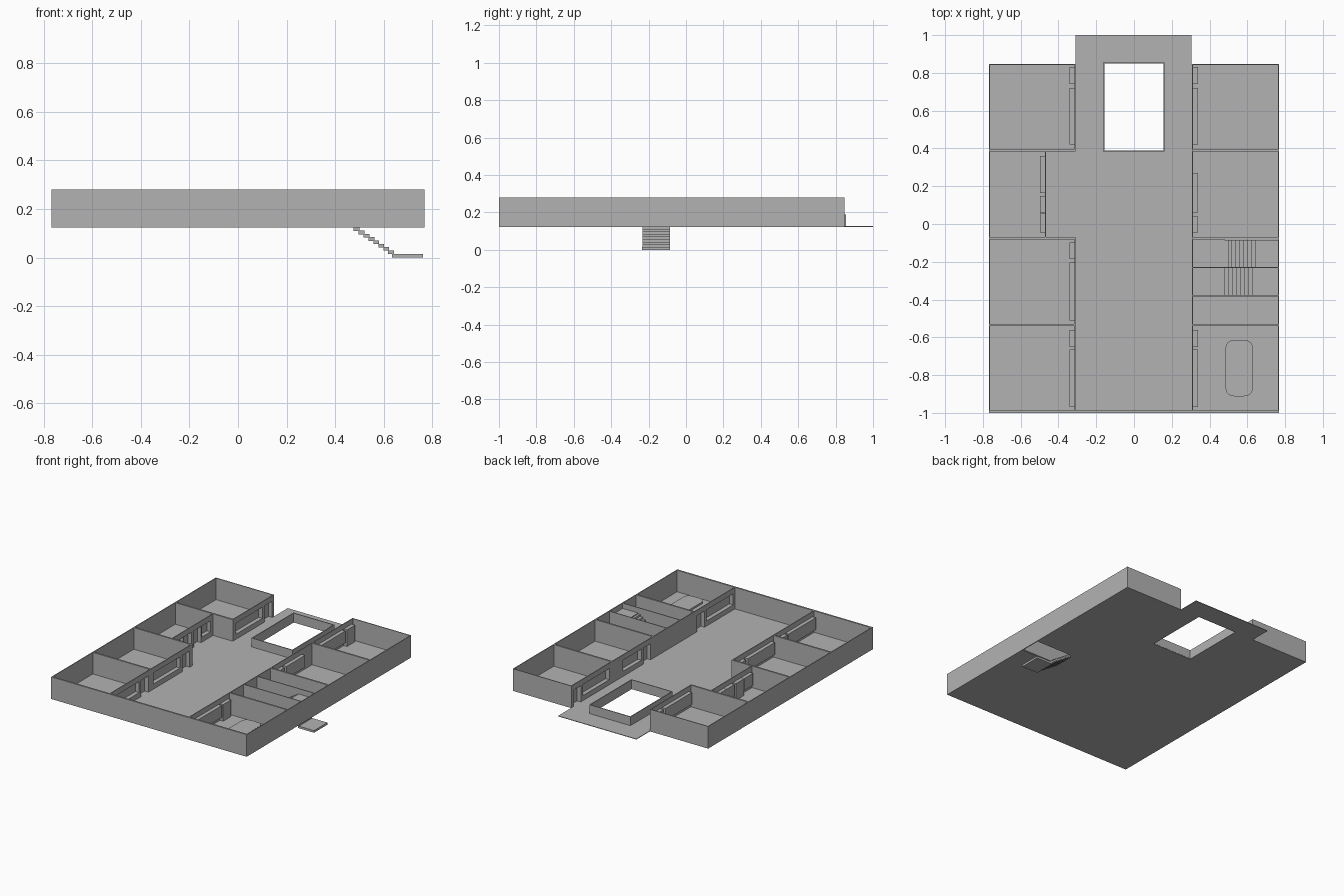
import bpy, bmesh, math
from mathutils import Matrix

if "Cube" in bpy.data.objects:
    bpy.data.objects.remove(bpy.data.objects["Cube"])

F, T = 0.127, 0.28          # floor level, wall top
HEAD, SILL = 0.245, 0.16    # opening head, window sill
grey = bpy.data.materials.new("light_grey")
grey.diffuse_color = (0.45, 0.45, 0.45, 1)
grey.use_nodes = True
grey.node_tree.nodes["Principled BSDF"].inputs["Base Color"].default_value = grey.diffuse_color


def finish(name, bm):
    me = bpy.data.meshes.new(name)
    bm.to_mesh(me)
    bm.free()
    ob = bpy.data.objects.new(name, me)
    me.materials.append(grey)
    bpy.context.collection.objects.link(ob)
    return ob


def boxes(name, items):
    """One object from boxes (x0, x1, y0, y1, z0, z1)."""
    bm = bmesh.new()
    for x0, x1, y0, y1, z0, z1 in items:
        m = Matrix.Translation(((x0 + x1) / 2, (y0 + y1) / 2, (z0 + z1) / 2))
        m = m @ Matrix.Diagonal((abs(x1 - x0), abs(y1 - y0), abs(z1 - z0), 1))
        bmesh.ops.create_cube(bm, size=1, matrix=m)
    return finish(name, bm)


def shop_wall(name, x, side, y0, y1, openings):
    """Thin wall along y; each opening (y0, y1, is_door) has a recessed box towards 'side'."""
    w, d, t = 0.006 * side, 0.032 * side, 0.003
    items, y = [], y0
    for a, b, door in sorted(openings):
        z0 = F - 0.003 if door else SILL
        items.append((x, x + w, y, a, F, T))
        items.append((x, x + w, a, b, HEAD, T))
        if not door:
            items.append((x, x + w, a, b, F, z0))
        items += [(x + d - t * side, x + d, a, b, z0, HEAD),
                  (x, x + d, a, a + t, z0, HEAD), (x, x + d, b - t, b, z0, HEAD),
                  (x, x + d, a, b, HEAD - t, HEAD), (x, x + d, a, b, z0, z0 + t)]
        y = b
    items.append((x, x + w, y, y1, F, T))
    boxes(name, items)


# floor sheet with light well and stair opening
z = (F - 0.004, F)
boxes("floor", [
    (-0.768, -0.31, -1, 0.848, *z), (-0.31, -0.157, -1, 1, *z), (0.155, 0.305, -1, 1, *z),
    (-0.157, 0.155, -1, 0.388, *z), (-0.157, 0.155, 0.85, 1, *z),
    (0.305, 0.768, -1, -0.232, *z), (0.305, 0.768, -0.08, 0.848, *z),
    (0.305, 0.48, -0.232, -0.08, *z)])

# outer walls
boxes("outer_walls", [
    (-0.768, 0.768, -1, -0.988, F, T),
    (-0.768, -0.762, -1, 0.848, F - 0.004, T), (0.762, 0.768, -1, 0.848, F - 0.004, T),
    (-0.768, -0.31, 0.842, 0.848, F, T), (0.31, 0.768, 0.842, 0.848, F, T)])

# room partitions
boxes("partitions", [(min(s * .31, s * .765), max(s * .31, s * .765), y - .006, y + .006, F, T)
                     for s in (-1, 1) for y in (0.39, -0.075, -0.535)]
      + [(0.31, 0.765, y - .003, y + .003, F, T) for y in (-0.23, -0.38)])

# corridor walls with doors and windows
end_rooms = [(0.74, 0.83, 1), (0.42, 0.72, 0), (-0.65, -0.56, 1), (-0.97, -0.665, 0)]
shop_wall("left_back_wall", -0.31, -1, 0.39, 0.848, end_rooms[:2])
shop_wall("left_recess_wall", -0.465, -1, -0.075, 0.39,
          [(0.255, 0.36, 0), (0.165, 0.253, 1), (0.057, 0.147, 1), (-0.045, 0.055, 0)])
shop_wall("left_front_wall", -0.31, -1, -1, -0.075,
          end_rooms[2:] + [(-0.185, -0.097, 1), (-0.51, -0.205, 0)])
shop_wall("right_wall", 0.307, 1, -1, 0.848,
          end_rooms + [(0.06, 0.27, 0), (-0.045, 0.04, 1)])

# parapet around the light well
boxes("well_parapet", [
    (-0.163, -0.157, 0.383, 0.856, F, 0.19), (0.155, 0.161, 0.383, 0.856, F, 0.19),
    (-0.157, 0.155, 0.383, 0.389, F, 0.19), (-0.157, 0.155, 0.85, 0.856, F, 0.19)])

# stair flights with landings, one down and one up
N, run, rise = 8, 0.0205, 0.0135
down = [(0.475 + i * run, 0.475 + (i + 1) * run + 0.004, -0.232, -0.085,
         F - 0.018 - i * rise, F - 0.003 - i * rise) for i in range(N)]
boxes("stairs_down", down + [(0.635, 0.762, -0.235, -0.085, 0, 0.015)])
up = [(0.48 + i * run, 0.48 + (i + 1) * run + 0.004, -0.377, -0.233,
       F + i * rise, F + 0.014 + i * rise) for i in range(N)]
boxes("stairs_up", up + [(0.64, 0.762, -0.377, -0.233, F + 0.1, F + 0.115)])

# meeting table with rounded ends
bm = bmesh.new()
pts = []
for k in range(24):
    a = 2 * math.pi * (k + 0.5) / 24
    c, s = math.cos(a), math.sin(a)
    pts.append((0.557 + 0.072 * math.copysign(abs(c) ** 0.6, c),
                -0.763 + (0.1 if s > 0 else -0.1) + 0.05 * math.copysign(abs(s) ** 0.8, s)))
face = bm.faces.new([bm.verts.new((x, y, F + 0.03)) for x, y in pts])
ext = bmesh.ops.extrude_face_region(bm, geom=[face])
bmesh.ops.translate(bm, vec=(0, 0, 0.015),
                    verts=[v for v in ext["geom"] if isinstance(v, bmesh.types.BMVert)])
bmesh.ops.recalc_face_normals(bm, faces=bm.faces)
finish("table_top", bm)
boxes("table_base", [(0.525, 0.59, -0.85, -0.675, F, F + 0.031)])
